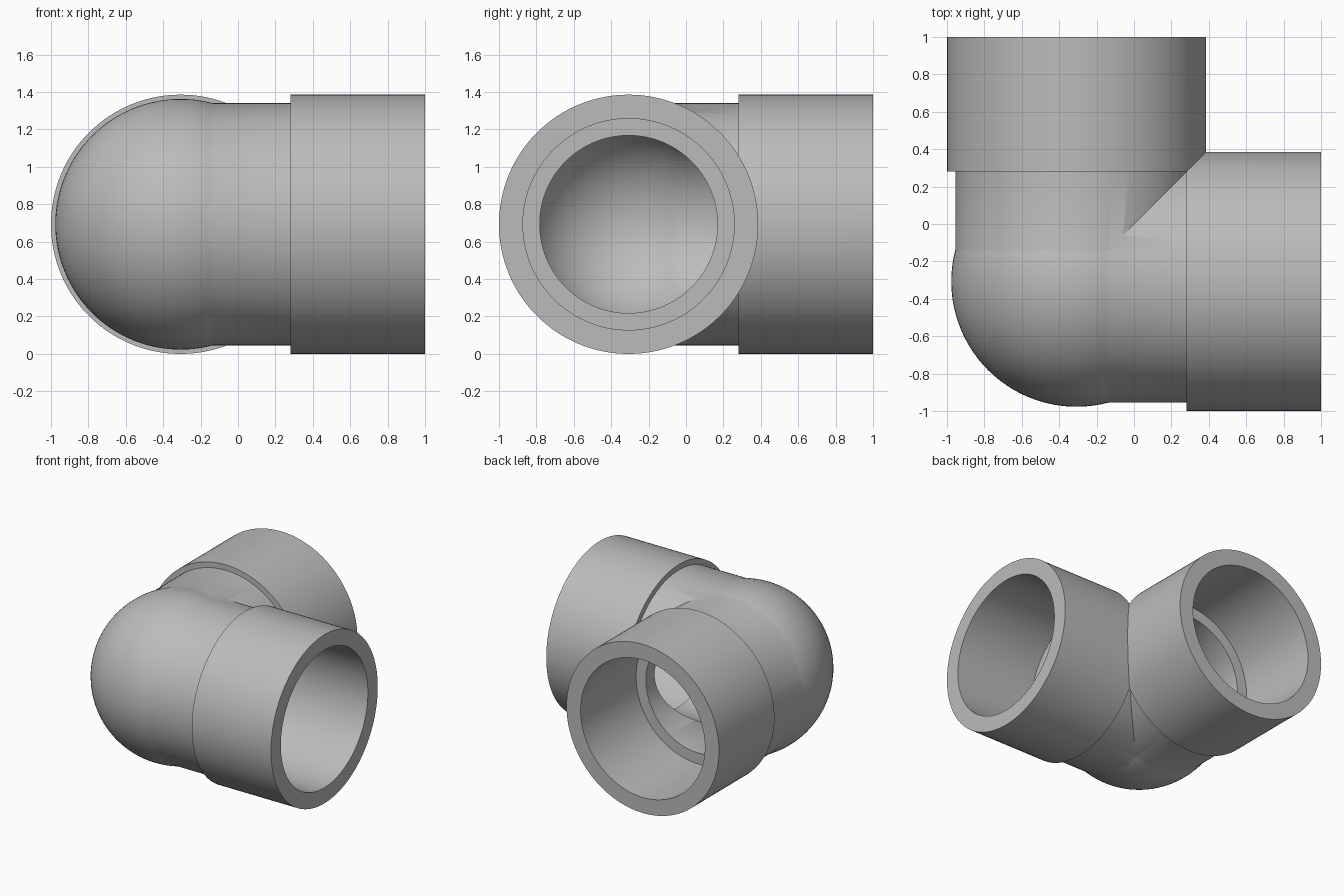
import bpy
import bmesh
from math import pi, radians
from mathutils import Matrix, Vector

cube = bpy.data.objects.get("Cube")
if cube:
    bpy.data.objects.remove(cube, do_unlink=True)

CENTRE = Vector((-0.307, -0.307, 0.693))   # where the two pipe axes cross
SHOULDER = 0.587                           # distance from centre to socket
MOUTH = 1.307                              # distance from centre to open end
SEGMENTS = 128

grey = bpy.data.materials.new("plastic_grey")
grey.use_nodes = True
colour = (0.5, 0.5, 0.5, 1)
grey.diffuse_color = colour
grey.node_tree.nodes["Principled BSDF"].inputs["Base Color"].default_value = colour


def finish(name, bm):
    bmesh.ops.remove_doubles(bm, verts=bm.verts, dist=1e-5)
    bmesh.ops.recalc_face_normals(bm, faces=bm.faces)
    mesh = bpy.data.meshes.new(name)
    bm.to_mesh(mesh)
    bm.free()
    mesh.materials.append(grey)
    obj = bpy.data.objects.new(name, mesh)
    obj.location = CENTRE
    bpy.context.collection.objects.link(obj)
    return obj


def arm(name, profile, turn):
    """Spin a (distance, radius) profile about x, then turn it about z."""
    bm = bmesh.new()
    verts = [bm.verts.new((d, 0, r)) for d, r in profile]
    edges = [bm.edges.new(pair) for pair in zip(verts, verts[1:])]
    bmesh.ops.spin(bm, geom=verts + edges, cent=(0, 0, 0), axis=(1, 0, 0),
                   angle=2 * pi, steps=SEGMENTS)
    bmesh.ops.remove_doubles(bm, verts=bm.verts, dist=1e-5)
    bm.transform(Matrix.Rotation(turn, 4, "Z"))
    return finish(name, bm)


def ball(name, radius):
    bm = bmesh.new()
    bmesh.ops.create_uvsphere(bm, u_segments=96, v_segments=64, radius=radius)
    return finish(name, bm)


def combine(target, tool, operation):
    mod = target.modifiers.new(operation.lower(), "BOOLEAN")
    mod.object = tool
    mod.operation = operation
    mod.solver = "EXACT"


# Outer solids: domed corner, then a neck and a wider socket on each arm
outer = [(0, 0), (0, 0.648), (SHOULDER, 0.648), (SHOULDER, 0.693),
         (MOUTH, 0.693), (MOUTH, 0)]
# Hollow: narrow bore, stepping out to the pipe seat in each socket
inner = [(0, 0), (0, 0.475), (SHOULDER, 0.475), (SHOULDER, 0.565),
         (MOUTH + 0.1, 0.565), (MOUTH + 0.1, 0)]

elbow = ball("elbow_fitting", 0.67)
helpers = []
for side, turn in (("left", 0), ("back", pi / 2)):
    helpers.append((arm(side + "_arm", outer, turn), "UNION"))
helpers.append((ball("corner_hollow", 0.535), "DIFFERENCE"))
for side, turn in (("left", 0), ("back", pi / 2)):
    helpers.append((arm(side + "_bore", inner, turn), "DIFFERENCE"))
for tool, operation in helpers:
    combine(elbow, tool, operation)

# Bake the booleans and drop the helper solids
bpy.context.view_layer.update()
graph = bpy.context.evaluated_depsgraph_get()
baked = bpy.data.meshes.new_from_object(elbow.evaluated_get(graph))
elbow.modifiers.clear()
elbow.data = baked
for tool, operation in helpers:
    bpy.data.objects.remove(tool, do_unlink=True)

# Smooth round walls, crisp rims and mitre
bpy.ops.object.select_all(action="DESELECT")
elbow.select_set(True)
bpy.context.view_layer.objects.active = elbow
bpy.ops.object.shade_smooth_by_angle(angle=radians(30))
